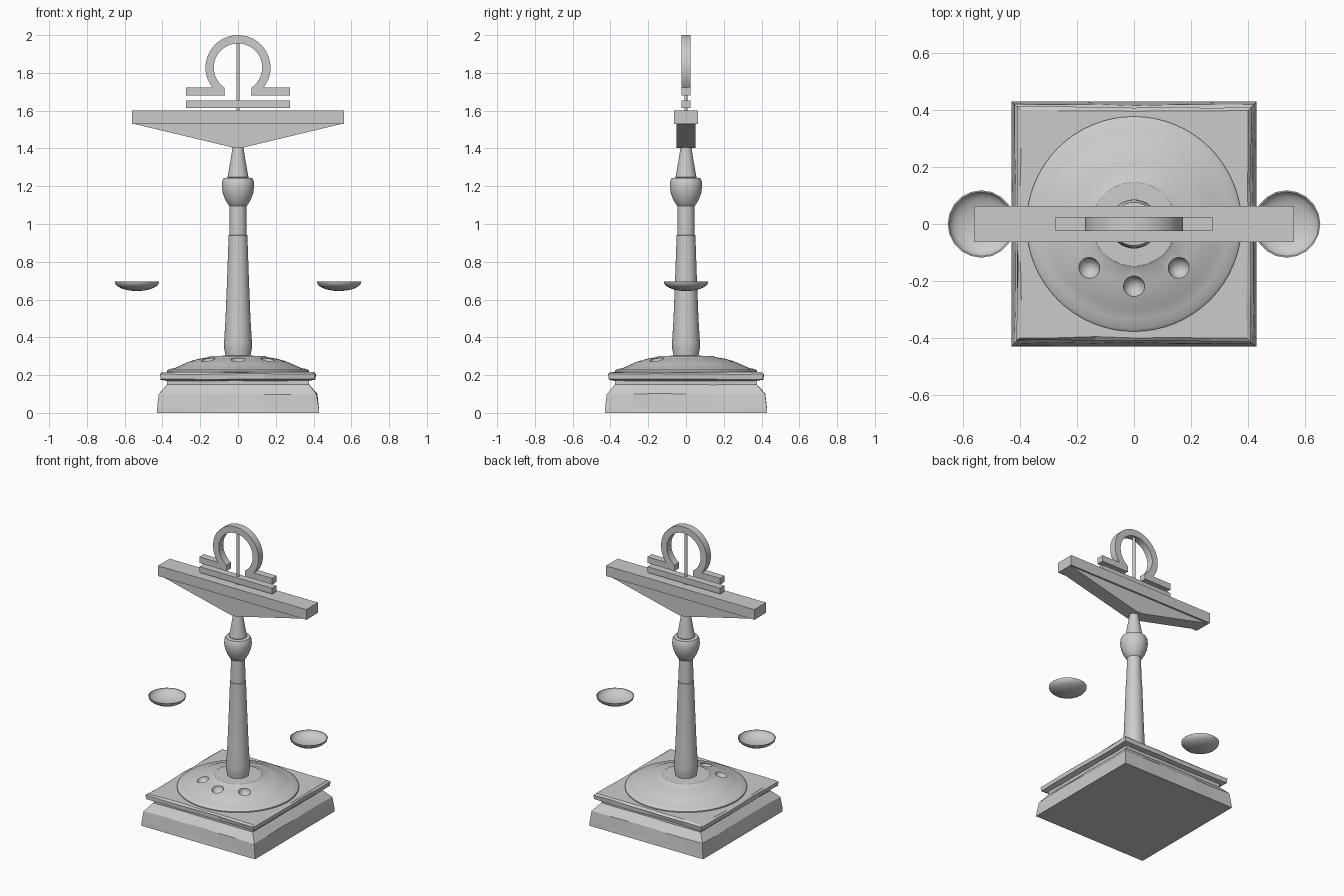
import bpy, bmesh, math, random
from mathutils import Vector

if "Cube" in bpy.data.objects:
    bpy.data.objects.remove(bpy.data.objects["Cube"])

random.seed(4)


def finish(name, bm, smooth=None):
    bmesh.ops.recalc_face_normals(bm, faces=bm.faces)
    me = bpy.data.meshes.new(name)
    bm.to_mesh(me)
    bm.free()
    ob = bpy.data.objects.new(name, me)
    bpy.context.collection.objects.link(ob)
    if smooth:
        shade(ob, smooth)
    return ob


def shade(ob, angle):
    bpy.ops.object.select_all(action='DESELECT')
    ob.select_set(True)
    bpy.context.view_layer.objects.active = ob
    bpy.ops.object.shade_smooth_by_angle(angle=math.radians(angle))


def bridge(bm, a, b):
    n = len(a)
    for i in range(n):
        bm.faces.new((a[i], a[(i + 1) % n], b[(i + 1) % n], b[i]))


def lathe(name, profile, segs=48, x=0.0, closed=False):
    """Spin (radius, z) points about a vertical axis."""
    bm = bmesh.new()
    rings = [[bm.verts.new((x + r * math.cos(2 * math.pi * i / segs),
                            r * math.sin(2 * math.pi * i / segs), z))
              for i in range(segs)] for r, z in profile]
    for a, b in zip(rings, rings[1:]):
        bridge(bm, a, b)
    bm.faces.new(rings[0])
    bm.faces.new(rings[-1])
    return finish(name, bm, 35)


def extrude_xz(name, outline, half_y, smooth=None):
    """Extrude an x-z outline symmetrically along y."""
    bm = bmesh.new()
    a = [bm.verts.new((x, -half_y, z)) for x, z in outline]
    b = [bm.verts.new((x, half_y, z)) for x, z in outline]
    bridge(bm, a, b)
    bm.faces.new(a)
    bm.faces.new(b)
    return finish(name, bm, smooth)


def rect(x, z0, z1):
    return [(-x, z0), (x, z0), (x, z1), (-x, z1)]


# Square stone plinth, with moulded sides and slightly worn edges
bm = bmesh.new()
steps = 6
levels = [(0.43, 0, 0), (0.428, 0.03, 0.004), (0.42, 0.10, 0.006),
          (0.377, 0.15, 0.003), (0.377, 0.17, 0.003), (0.41, 0.178, 0.007),
          (0.413, 0.205, 0.007), (0.40, 0.215, 0.006)]
rings = []
for h, z, wear in levels:
    ring = []
    for k in range(4):
        for i in range(steps):
            t = -1 + 2 * i / steps
            r = h - random.uniform(0, wear)
            p = [(t * h, -r), (r, t * h), (-t * h, r), (-r, -t * h)][k]
            dz = random.uniform(-wear, wear) * 0.4
            ring.append(bm.verts.new((p[0], p[1], z + dz)))
    rings.append(ring)
for a, b in zip(rings, rings[1:]):
    bridge(bm, a, b)
bm.faces.new(rings[0])
bm.faces.new(rings[-1])
finish("plinth", bm)

# Round dome on the plinth with three hollow sockets
dome = lathe("dome", [(0.377, 0.20), (0.377, 0.222), (0.365, 0.232), (0.335, 0.237),
                      (0.30, 0.253), (0.26, 0.271), (0.21, 0.286), (0.155, 0.295),
                      (0.147, 0.301), (0.06, 0.303)], 64)
for x, y, z in [(-0.158, -0.155, 0.288), (0, -0.22, 0.288), (0.158, -0.155, 0.288)]:
    bm = bmesh.new()
    bmesh.ops.create_uvsphere(bm, u_segments=24, v_segments=12, radius=0.038)
    bmesh.ops.translate(bm, verts=bm.verts, vec=Vector((x, y, z)))
    cutter = finish("socket_cutter", bm)
    cutter.hide_render = True
    mod = dome.modifiers.new("socket", 'BOOLEAN')
    mod.operation = 'DIFFERENCE'
    mod.solver = 'EXACT'
    mod.object = cutter
    bpy.context.view_layer.objects.active = dome
    bpy.ops.object.modifier_apply(modifier=mod.name)
    bpy.data.objects.remove(cutter)
shade(dome, 35)

# Turned column
lathe("column_shaft", [(0.064, 0.28), (0.066, 0.305), (0.074, 0.345), (0.074, 0.37),
                       (0.066, 0.50), (0.058, 0.70), (0.05, 0.93), (0.05, 0.94),
                       (0.046, 0.942), (0.044, 1.095)])
lathe("column_bulb", [(0.04, 1.09), (0.05, 1.10), (0.068, 1.13), (0.081, 1.165),
                      (0.086, 1.20), (0.083, 1.228), (0.076, 1.243), (0.045, 1.247)])
lathe("column_neck", [(0.045, 1.235), (0.055, 1.25), (0.046, 1.30), (0.035, 1.365),
                      (0.028, 1.41)])

# Balance beam and its tapered underside
extrude_xz("beam", rect(0.56, 1.53, 1.60), 0.063)
extrude_xz("beam_support", [(-0.55, 1.53), (-0.02, 1.403), (0.02, 1.403), (0.55, 1.53)], 0.05)

# Emblem on top: straight bar, open arch with feet, central pointer
extrude_xz("emblem_bar", rect(0.275, 1.615, 1.655), 0.024)
cz, n = 1.828, 40
foot_in, foot_top = 0.07, 1.722
a_out = math.radians(-40)
a_in = math.atan2(foot_top - cz, foot_in)
a_out = math.asin((foot_top - cz) / 0.172)


def arc(r, a):
    """Arc from angle a on the right, over the top, to the left."""
    return [(r * math.cos(t), cz + r * math.sin(t))
            for t in (a + (math.pi - 2 * a) * i / n for i in range(n + 1))]


outer, inner = arc(0.172, a_out), arc(0.128, a_in)
outline = ([(foot_in, 1.68), (0.275, 1.68), (0.275, foot_top)] + outer
           + [(-0.275, foot_top), (-0.275, 1.68), (-foot_in, 1.68)] + inner[::-1])
extrude_xz("emblem_arch", outline, 0.024, 30)
lathe("pointer", [(0.009, 1.59), (0.009, 1.965)], 12)

# Weighing pans, one shallow bowl on each side
for side, label in ((-1, "left"), (1, "right")):
    R, depth, m = 0.118, 0.05, 6
    outer = [(R * math.sin(t), 0.695 - depth * math.cos(t))
             for t in (math.pi / 2 * (i + 0.3) / (m + 0.3) for i in range(m + 1))]
    inner = [(r * 0.96, z + 0.005 * (0.695 - z) / depth) for r, z in outer]
    lathe(label + "_pan", outer + inner[::-1], 20, side * 0.535)
